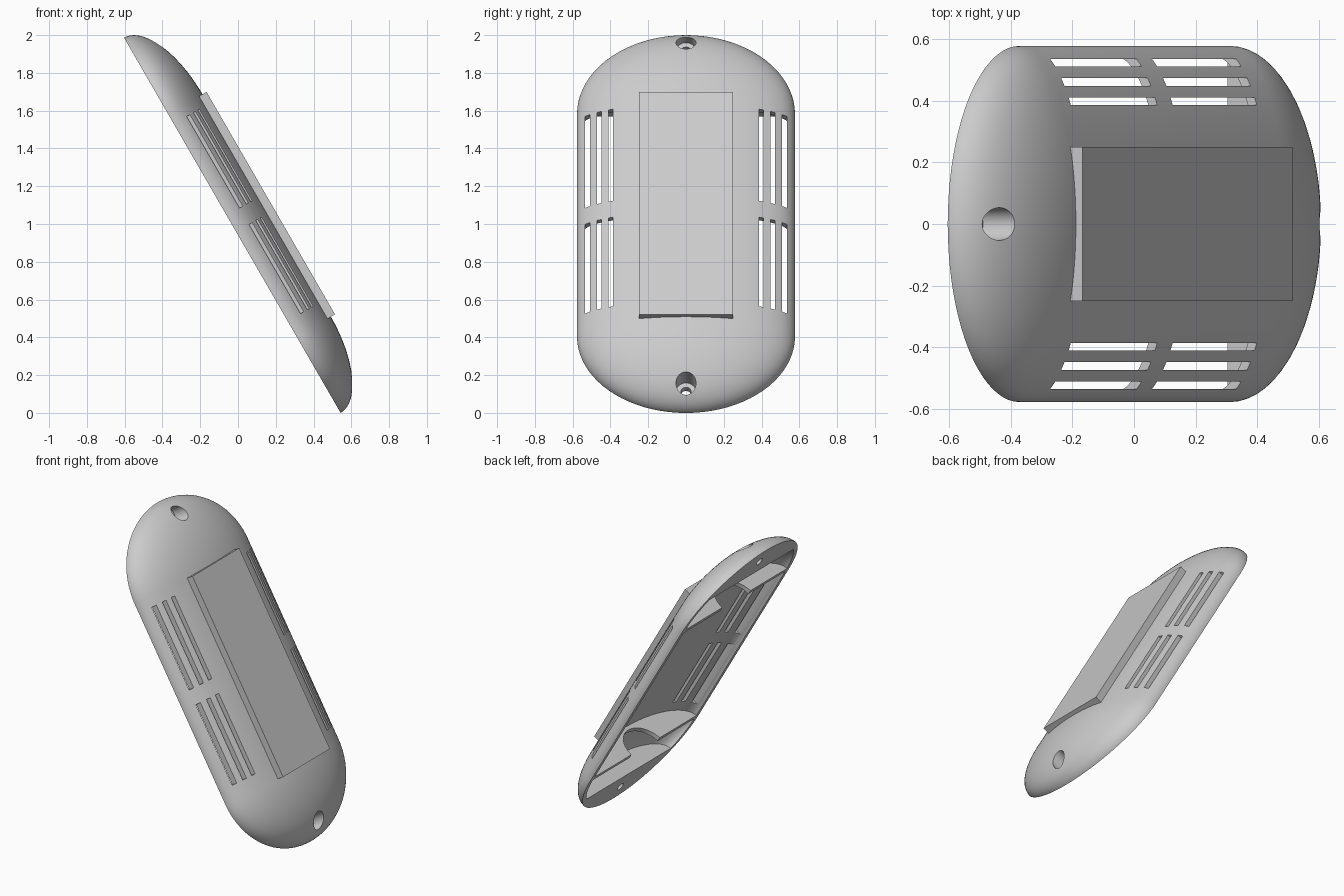
import bpy, bmesh, math
from mathutils import Matrix, Vector

if "Cube" in bpy.data.objects:
    bpy.data.objects.remove(bpy.data.objects["Cube"])

# Local axes: x = outward depth, y = width, z = length
WIDTH, DEPTH, STRAIGHT, CAP = 0.577, 0.21, 0.68, 0.467
WALL = 0.035

grey = bpy.data.materials.new("light grey plastic")
grey.use_nodes = True
colour = (0.6, 0.6, 0.6, 1)
grey.diffuse_color = colour
grey.node_tree.nodes["Principled BSDF"].inputs["Base Color"].default_value = colour


def make(name, bm):
    bmesh.ops.recalc_face_normals(bm, faces=bm.faces)
    mesh = bpy.data.meshes.new(name)
    bm.to_mesh(mesh)
    bm.free()
    mesh.materials.append(grey)
    obj = bpy.data.objects.new(name, mesh)
    bpy.context.collection.objects.link(obj)
    return obj


def box(name, low, high):
    bm = bmesh.new()
    low, high = Vector(low), Vector(high)
    size = high - low
    place = Matrix.Translation((low + high) / 2) @ Matrix.Diagonal((*size, 1))
    bmesh.ops.create_cube(bm, size=1, matrix=place)
    return make(name, bm)


def cylinder(name, radius, depth, matrix):
    bm = bmesh.new()
    bmesh.ops.create_cone(bm, cap_ends=True, segments=40, radius1=radius,
                          radius2=radius, depth=depth, matrix=matrix)
    return make(name, bm)


def half_pod(name, inset, z_low, z_high, skirt=0.0, steps=20, arc=56):
    """Loft of half ellipses that shrink elliptically towards both tips."""
    w, d, cap = WIDTH - inset, DEPTH - inset, CAP - inset
    z_all = {z_low, z_high}
    for i in range(steps + 1):
        z = STRAIGHT + cap * math.sin(math.pi / 2 * i / steps)
        z_all |= {s * z for s in (-1, 1) if z_low < s * z < z_high}
    bm = bmesh.new()
    rings = []
    for z in sorted(z_all):
        t = min(1, max(0, abs(z) - STRAIGHT) / cap)
        s = max(0.012, math.sqrt(1 - t * t))
        angles = [math.pi * k / arc for k in range(arc + 1)]
        pts = [(d * s * math.sin(a), w * s * math.cos(a), z) for a in angles]
        if skirt:
            pts = [(-skirt, w * s, z)] + pts + [(-skirt, -w * s, z)]
        rings.append([bm.verts.new(p) for p in pts])
    for a, b in zip(rings, rings[1:]):
        n = len(a)
        for k in range(n):
            j = (k + 1) % n
            bm.faces.new((a[k], a[j], b[j], b[k]))
    bm.faces.new(rings[0])
    bm.faces.new(rings[-1])
    return make(name, bm)


def cut(target, cutter):
    mod = target.modifiers.new("cut", "BOOLEAN")
    mod.operation, mod.solver, mod.object = "DIFFERENCE", "EXACT", cutter
    bpy.ops.object.select_all(action="DESELECT")
    bpy.context.view_layer.objects.active = target
    target.select_set(True)
    bpy.ops.object.modifier_apply(modifier=mod.name)
    bpy.data.objects.remove(cutter)


# Rounded shell
tip = STRAIGHT + CAP
shell = half_pod("shell", 0, -tip, tip)

# Main cavity and two end pockets, leaving thin bulkheads and solid ends
for low, high in ((-0.665, 0.665), (0.695, 0.92), (-0.92, -0.695)):
    cut(shell, half_pod("cavity_cutter", WALL, low, high, skirt=0.05))

# Round notches in the bulkheads, and counterbored screw holes
turn = Matrix.Rotation(math.pi / 2, 4, "Y")
for side in (-1, 1):
    cut(shell, cylinder("notch_cutter", 0.15, 0.1,
                        Matrix.Translation((0, 0, side * 0.68))))
    cut(shell, cylinder("bore_cutter", 0.053, 0.3,
                        Matrix.Translation((0.19, 0, side * 1.04)) @ turn))
    cut(shell, cylinder("screw_cutter", 0.027, 0.4,
                        Matrix.Translation((0.1, 0, side * 1.04)) @ turn))

# Vent slots, three by two on each side
for side in (-1, 1):
    for y in (0.398, 0.46, 0.522):
        for low, high in ((0.06, 0.62), (-0.585, -0.04)):
            c = side * y
            cut(shell, box("slot_cutter", (0.01, c - 0.0125, low),
                           (0.3, c + 0.0125, high)))

# Raised flat panel on the outside
panel = box("raised_panel", (0.18, -0.25, -STRAIGHT), (0.235, 0.25, STRAIGHT))

# Smooth the shell, then lean everything into place
bpy.ops.object.select_all(action="DESELECT")
bpy.context.view_layer.objects.active = shell
shell.select_set(True)
bpy.ops.object.shade_smooth_by_angle(angle=math.radians(30))
lean = Matrix.Translation((-0.03, 0, 0.993)) @ Matrix.Rotation(math.radians(-30), 4, "Y")
for obj in (shell, panel):
    obj.matrix_world = lean
